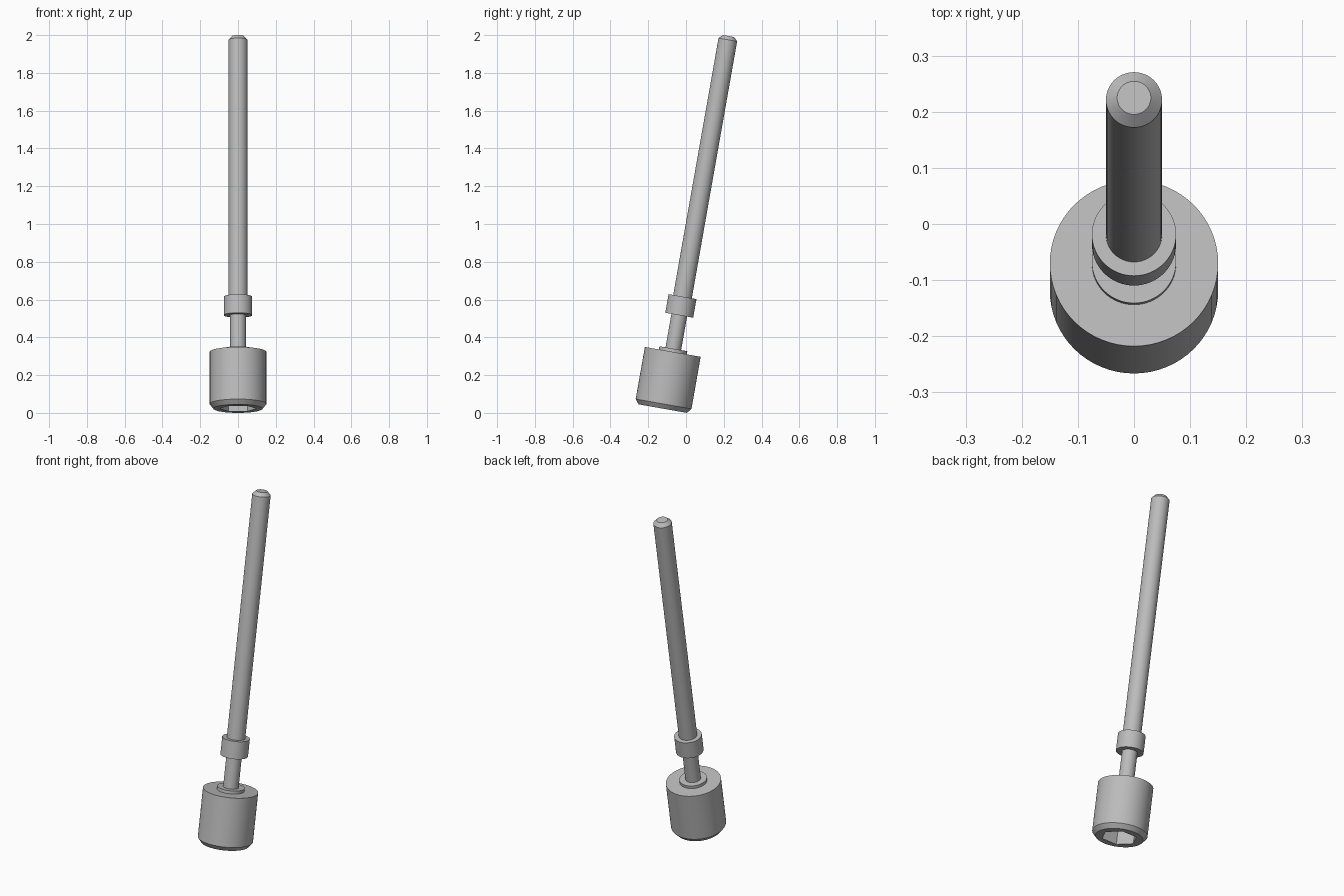
import bpy, bmesh, math
from mathutils import Matrix, Vector

cube = bpy.data.objects.get("Cube")
if cube:
    bpy.data.objects.remove(cube, do_unlink=True)

# One plain steel colour
steel = bpy.data.materials.new("steel_grey")
steel.use_nodes = True
colour = (0.5, 0.5, 0.5, 1)
steel.diffuse_color = colour
steel.node_tree.nodes["Principled BSDF"].inputs["Base Color"].default_value = colour

# The whole pin leans back by ten degrees
LEAN = Matrix.Translation((0, -0.123, 0.0226)) @ Matrix.Rotation(math.radians(-10), 4, "X")


def lathe(name, profile, sides=64, turn=0.0):
    """Closed solid lofted through (radius, height) rings along the axis."""
    bm = bmesh.new()
    rings = []
    for radius, height in profile:
        angles = [turn + math.tau * i / sides for i in range(sides)]
        rings.append([bm.verts.new((radius * math.cos(a), radius * math.sin(a), height))
                      for a in angles])
    for low, high in zip(rings, rings[1:]):
        for i in range(sides):
            j = (i + 1) % sides
            bm.faces.new((low[i], low[j], high[j], high[i]))
    bm.faces.new(rings[0][::-1])
    bm.faces.new(rings[-1])
    mesh = bpy.data.meshes.new(name)
    bm.to_mesh(mesh)
    bm.free()
    mesh.materials.append(steel)
    obj = bpy.data.objects.new(name, mesh)
    bpy.context.collection.objects.link(obj)
    obj.matrix_world = LEAN
    return obj


# Turned parts, from the bottom up
head = lathe("socket_head", [(0.13, 0), (0.15, 0.025), (0.15, 0.305)])
parts = [
    head,
    lathe("head_boss", [(0.075, 0.29), (0.075, 0.322)]),
    lathe("neck", [(0.042, 0.29), (0.042, 0.52)]),
    lathe("collar", [(0.075, 0.502), (0.075, 0.602)]),
    lathe("rod", [(0.05, 0.58), (0.05, 1.983), (0.03, 2.003)]),
]

# Hexagonal key socket cut into the underside of the head
cutter = lathe("socket_cutter", [(0.098, -0.1), (0.098, 0.15)], sides=6)
cutter.hide_render = True
cut = head.modifiers.new("key_socket", "BOOLEAN")
cut.operation = "DIFFERENCE"
cut.solver = "EXACT"
cut.object = cutter
bpy.context.view_layer.objects.active = head
bpy.ops.object.modifier_apply(modifier=cut.name)
bpy.data.objects.remove(cutter, do_unlink=True)

# Smooth round walls, crisp edges
bpy.ops.object.select_all(action="DESELECT")
for part in parts:
    part.select_set(True)
bpy.ops.object.shade_smooth_by_angle(angle=math.radians(30))
